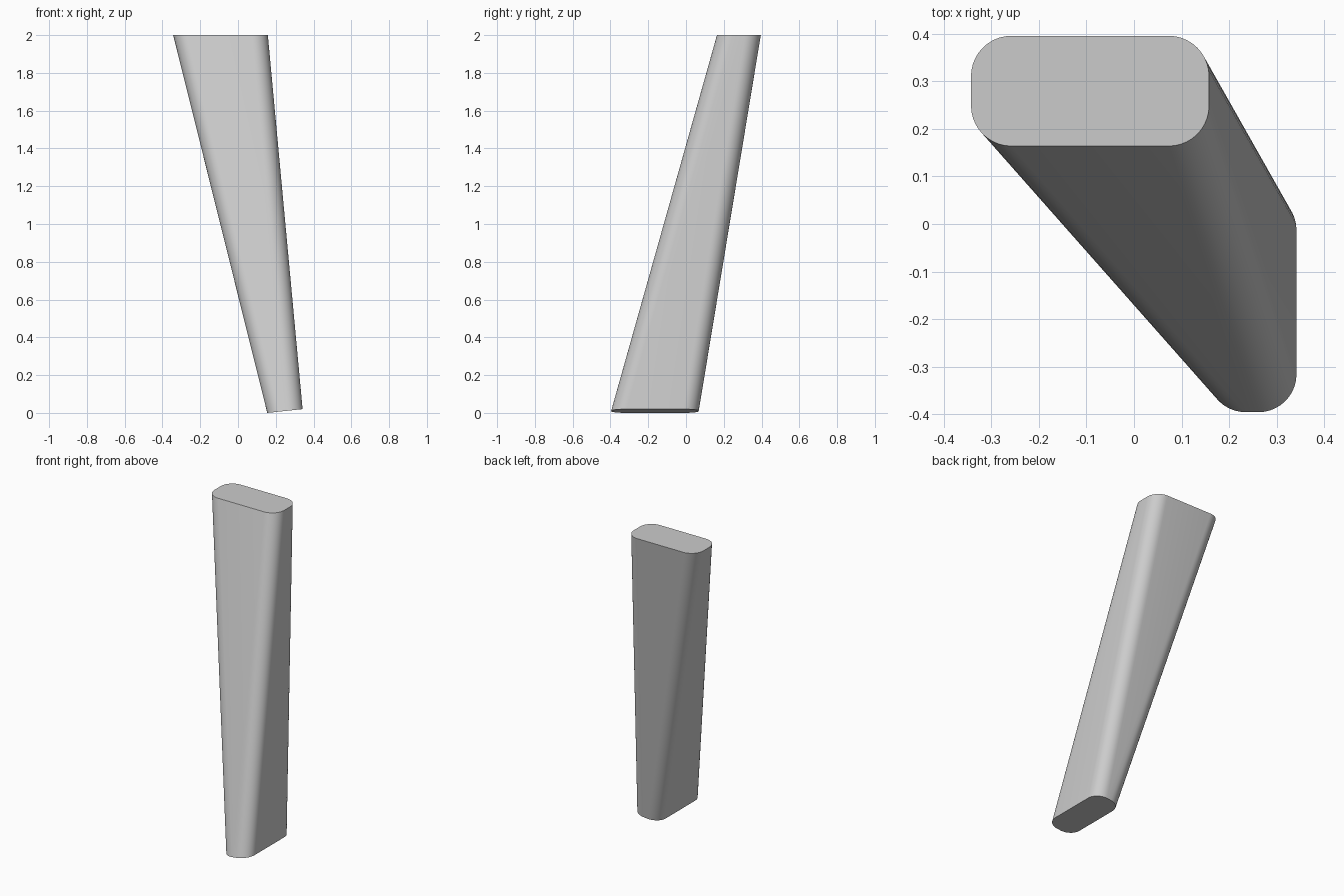
import bpy, bmesh
from math import cos, sin, pi, radians

if "Cube" in bpy.data.objects:
    bpy.data.objects.remove(bpy.data.objects["Cube"])

SEGS = 10  # steps per rounded corner


def rounded_ring(bm, x0, x1, y0, y1, r, z0, z1):
    """Rounded rectangle whose height runs from z0 at x0 to z1 at x1."""
    centres = [(x1 - r, y1 - r), (x0 + r, y1 - r), (x0 + r, y0 + r), (x1 - r, y0 + r)]
    ring = []
    for i, (cx, cy) in enumerate(centres):
        for s in range(SEGS + 1):
            a = (i + s / SEGS) * pi / 2
            x, y = cx + r * cos(a), cy + r * sin(a)
            ring.append(bm.verts.new((x, y, z0 + (z1 - z0) * (x - x0) / (x1 - x0))))
    return ring


# Slanted tapering leg: loft from the narrow tilted foot to the wide flat top
bm = bmesh.new()
foot = rounded_ring(bm, 0.155, 0.342, -0.396, 0.067, 0.08, 0.0, 0.02)
top = rounded_ring(bm, -0.343, 0.158, 0.164, 0.396, 0.085, 2.0, 2.0)
n = len(foot)
for i in range(n):
    j = (i + 1) % n
    bm.faces.new((foot[i], foot[j], top[j], top[i]))
bm.faces.new(top)
bm.faces.new(foot[::-1])

mesh = bpy.data.meshes.new("slanted_leg")
bm.to_mesh(mesh)
bm.free()
leg = bpy.data.objects.new("slanted_leg", mesh)
bpy.context.collection.objects.link(leg)

# Smooth sides, sharp rims
bpy.context.view_layer.objects.active = leg
leg.select_set(True)
bpy.ops.object.shade_smooth_by_angle(angle=radians(30))
